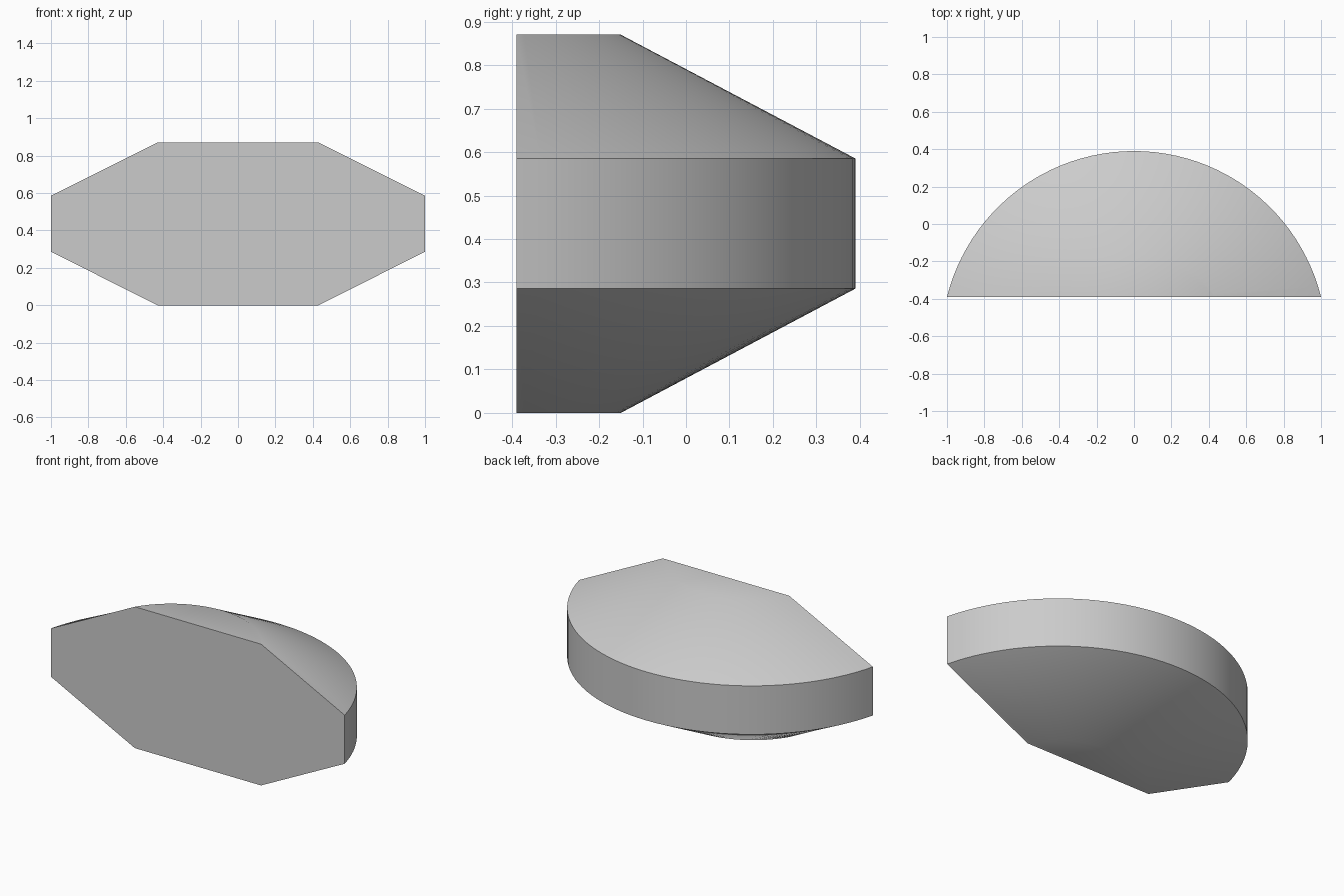
import bpy
import bmesh
import math

cube = bpy.data.objects.get("Cube")
if cube:
    bpy.data.objects.remove(cube, do_unlink=True)

FRONT_Y = -0.39
SEGMENTS = 48

grey = bpy.data.materials.new("light_grey")
grey.use_nodes = True
colour = (0.6, 0.6, 0.6, 1)
grey.diffuse_color = colour
grey.node_tree.nodes["Principled BSDF"].inputs["Base Color"].default_value = colour


def arc(bm, half_width, depth, z):
    """Circular arc standing on the flat front plane."""
    radius = (half_width ** 2 + depth ** 2) / (2 * depth)
    centre_y = FRONT_Y + depth - radius
    half_angle = math.atan2(half_width, radius - depth)
    verts = []
    for i in range(SEGMENTS + 1):
        a = half_angle * (2 * i / SEGMENTS - 1)
        verts.append(bm.verts.new((radius * math.sin(a),
                                   centre_y + radius * math.cos(a), z)))
    return verts


# Lofted half-round body: bottom cap, two rim levels, top cap
bm = bmesh.new()
levels = [(0.43, 0.24, 0), (1, 0.78, 0.286), (1, 0.78, 0.585), (0.43, 0.24, 0.87)]
rings = [arc(bm, *level) for level in levels]
for low, high in zip(rings, rings[1:]):
    for i in range(SEGMENTS):
        bm.faces.new((low[i], low[i + 1], high[i + 1], high[i]))

# Flat caps and flat front
bm.faces.new(rings[0])
bm.faces.new(rings[-1])
bm.faces.new([r[0] for r in rings] + [r[-1] for r in reversed(rings)])
bmesh.ops.recalc_face_normals(bm, faces=bm.faces)

mesh = bpy.data.meshes.new("half_round_body")
bm.to_mesh(mesh)
bm.free()
mesh.materials.append(grey)
body = bpy.data.objects.new("half_round_body", mesh)
bpy.context.collection.objects.link(body)

# Soft cap borders, sharp rim and front edges
bpy.ops.object.select_all(action='DESELECT')
body.select_set(True)
bpy.context.view_layer.objects.active = body
bpy.ops.object.shade_smooth_by_angle(angle=math.radians(35))
